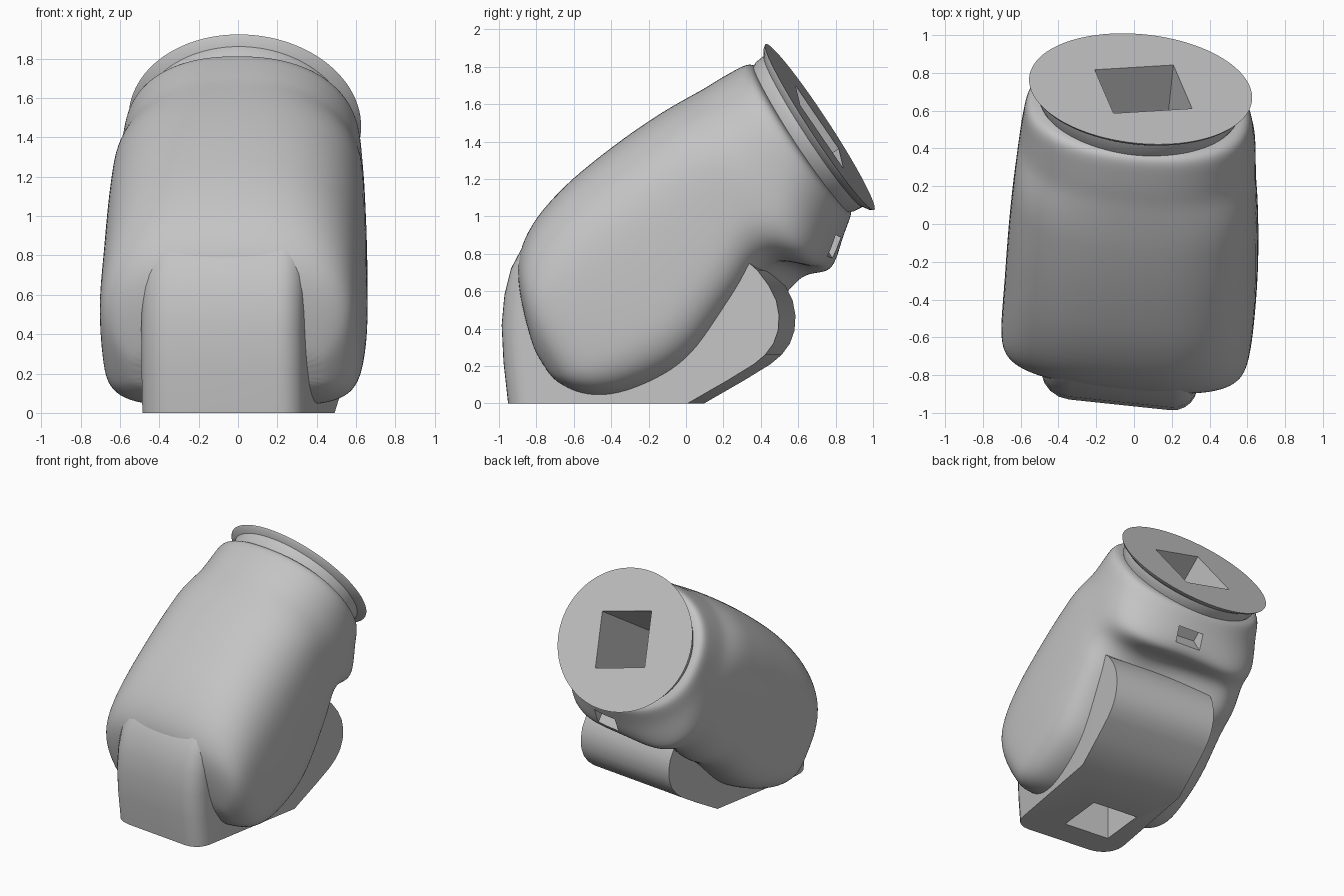
import bpy, bmesh, math
from mathutils import Matrix, Vector

if "Cube" in bpy.data.objects:
    bpy.data.objects.remove(bpy.data.objects["Cube"])

# One plain grey material
grey = bpy.data.materials.new("plain_grey")
grey.use_nodes = True
colour = (0.55, 0.55, 0.55, 1)
grey.diffuse_color = colour
grey.node_tree.nodes["Principled BSDF"].inputs["Base Color"].default_value = colour

# Frames: the whole joint is turned slightly, the arm axis also leans back
YAW = Matrix.Rotation(math.radians(-6), 4, 'Z')
ARM = YAW @ Matrix.Rotation(math.radians(123), 4, 'X')   # local x, height, -length


def make_object(name, bm):
    bmesh.ops.recalc_face_normals(bm, faces=bm.faces[:])
    mesh = bpy.data.meshes.new(name)
    bm.to_mesh(mesh)
    bm.free()
    mesh.materials.append(grey)
    obj = bpy.data.objects.new(name, mesh)
    bpy.context.collection.objects.link(obj)
    return obj


def activate(obj):
    bpy.ops.object.select_all(action='DESELECT')
    obj.select_set(True)
    bpy.context.view_layer.objects.active = obj


def power(value, exponent):
    return math.copysign(abs(value) ** (2 / exponent), value)


def sleeve_ring(s, top, bottom, count=32):
    """Cross-section that is square at the cheeks and round at the collar."""
    ahead = max(s, 0)
    centre = 0.02 - 0.046 * ahead
    if s < 0:
        width = 0.67 * (1 - (s / 0.54) ** 6) ** 0.4
    else:
        width = (0.67 - 0.042 * s * s) * min(1, top - bottom)
    n_top = 2.9 - 0.5 * ahead
    n_low = 2.3 + 2.5 * min(1, max(0, (1.2 - s) / 0.6))
    right_drop = 0.17 * math.exp(-((s - 0.76) / 0.22) ** 2)
    ring = []
    for i in range(count):
        a = math.tau * i / count
        n = n_top if i <= count / 2 else n_low
        c, d = power(math.cos(a), n), power(math.sin(a), n)
        t = (top + bottom) / 2 + d * (top - bottom) / 2
        if c < 0 and d < 0:
            t += right_drop * min(1, -1.6 * c) * d
        ring.append((centre + c * width, t, -s))
    return ring


def collar_ring(s, scale, count=96):
    angles = [math.tau * i / count for i in range(count)]
    return [(0.593 * scale * math.cos(a) - 0.04, 0.85 + 0.53 * scale * math.sin(a), -s)
            for a in angles]


def loft(name, sections):
    bm = bmesh.new()
    rings = [[bm.verts.new(ARM @ Vector(p)) for p in section] for section in sections]
    for lower, upper in zip(rings, rings[1:]):
        for i in range(len(lower)):
            bm.faces.new((lower[i - 1], lower[i], upper[i], upper[i - 1]))
    bm.faces.new(rings[0])
    bm.faces.new(rings[-1])
    return make_object(name, bm)


def apply_modifier(obj, kind, **settings):
    activate(obj)
    mod = obj.modifiers.new("step", kind)
    for key, value in settings.items():
        setattr(mod, key, value)
    bpy.ops.object.modifier_apply(modifier=mod.name)


def box_cutter(name, frame, centre, size, turn=0):
    bm = bmesh.new()
    matrix = (frame @ Matrix.Translation(centre)
              @ Matrix.Rotation(math.radians(turn), 4, 'Z')
              @ Matrix.Diagonal((*size, 1)))
    bmesh.ops.create_cube(bm, size=1, matrix=matrix)
    cutter = make_object(name, bm)
    cutter.hide_render = True
    return cutter


# Outer sleeve with two full cheeks: length, top and bottom along the arm axis
sleeve_profile = [
    (-0.5, 0.64, 0.5), (-0.475, 0.76, 0.42), (-0.42, 0.93, 0.33), (-0.35, 1.09, 0.265),
    (-0.26, 1.19, 0.21), (-0.12, 1.27, 0.165), (0.08, 1.325, 0.135), (0.25, 1.35, 0.155),
    (0.48, 1.37, 0.25), (0.65, 1.375, 0.31), (0.76, 1.375, 0.365), (0.86, 1.37, 0.355),
    (0.94, 1.365, 0.27), (1.01, 1.36, 0.2), (1.09, 1.36, 0.225), (1.17, 1.355, 0.285),
    (1.25, 1.35, 0.34), (1.29, 1.33, 0.37), (1.3, 1.27, 0.42)]
shell = loft("outer_sleeve", [sleeve_ring(*station) for station in sleeve_profile])
apply_modifier(shell, 'SUBSURF', levels=2)

# Flared collar with a flat end disc
collar_profile = [(1.2, 0.8), (1.31, 0.9), (1.365, 0.91), (1.39, 0.98), (1.405, 1)]
collar = loft("end_collar", [collar_ring(*station) for station in collar_profile])

# Inner hinge block: side profile extruded, front corners rounded, skewed to its left
profile = [(-0.925, 0), (-0.95, 0.22), (-0.96, 0.42), (-0.945, 0.58), (-0.91, 0.72),
           (-0.83, 0.87), (-0.7, 0.99), (-0.5, 1.08), (0, 0.95), (0.36, 0.78),
           (0.44, 0.71), (0.5, 0.63), (0.54, 0.55), (0.555, 0.47), (0.55, 0.39),
           (0.525, 0.32), (0.48, 0.26), (0.42, 0.21), (0.28, 0.125), (0.06, 0)]
bm = bmesh.new()
half = 0.42
face = bm.faces.new([bm.verts.new((-half, y, z)) for y, z in profile])
extruded = bmesh.ops.extrude_face_region(bm, geom=[face], use_keep_orig=True)["geom"]
bmesh.ops.translate(bm, vec=(2 * half, 0, 0),
                    verts=[v for v in extruded if isinstance(v, bmesh.types.BMVert)])
bmesh.ops.recalc_face_normals(bm, faces=bm.faces[:])
for side, radius in ((-half, 0.18), (half, 0.12)):
    front_edges = [e for e in bm.edges
                   if all(abs(v.co.x - side) < 0.001 and v.co.y < -0.4 for v in e.verts)]
    bmesh.ops.bevel(bm, geom=front_edges, offset=radius, segments=5, profile=0.5,
                    affect='EDGES', clamp_overlap=True)
for v in bm.verts:
    v.co.x += 0.07 * (v.co.y + 0.9)
bm.transform(YAW)
block = make_object("hinge_block", bm)

# Deep square sockets at both ends and a small slot at the back
end_socket = box_cutter("end_socket_cutter", ARM, (-0.025, 0.85, -1.05), (0.43, 0.42, 0.9), -17)
base_socket = box_cutter("base_socket_cutter", YAW, (-0.07, -0.53, 0.3), (0.37, 0.37, 0.8))
slot = box_cutter("slot_cutter", ARM, (0.06, 0.26, -1.13), (0.2, 0.2, 0.1))
for part, cutters in ((shell, (end_socket, base_socket, slot)),
                      (collar, (end_socket,)), (block, (base_socket,))):
    for cutter in cutters:
        apply_modifier(part, 'BOOLEAN', object=cutter, operation='DIFFERENCE', solver='EXACT')
for cutter in (end_socket, base_socket, slot):
    bpy.data.objects.remove(cutter)

# Smooth shading that keeps the hard edges
for part in (shell, collar, block):
    activate(part)
    bpy.ops.object.shade_smooth_by_angle(angle=math.radians(35))
